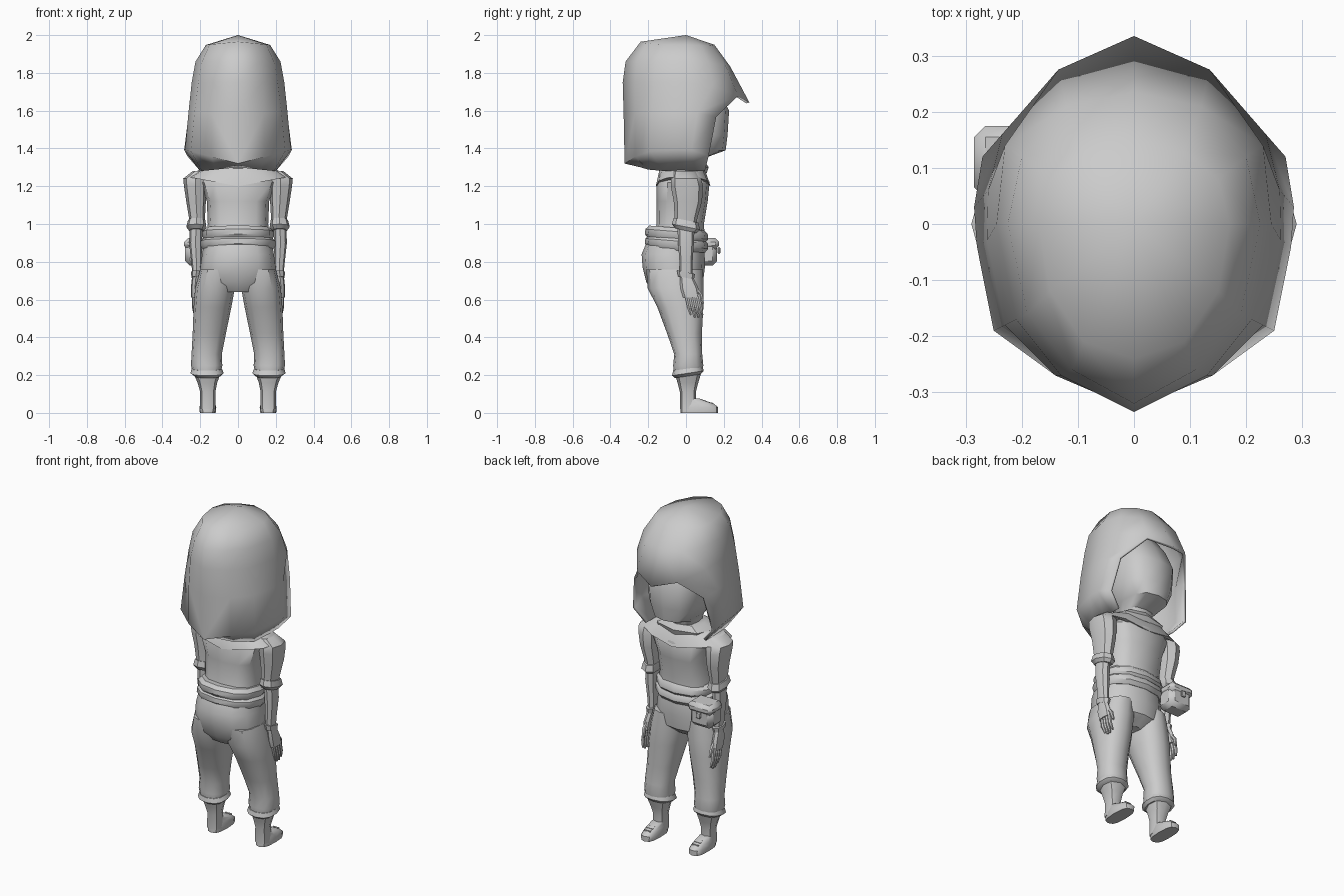
import bpy, bmesh, math

start = bpy.data.objects.get("Cube")
if start:
    bpy.data.objects.remove(start, do_unlink=True)

grey = bpy.data.materials.new("plain_grey")
grey.use_nodes = True
grey.diffuse_color = (0.6, 0.6, 0.6, 1)
grey.node_tree.nodes["Principled BSDF"].inputs["Base Color"].default_value = grey.diffuse_color


def finish(name, bm, angle=40):
    """Turn a bmesh into a named, shaded object."""
    bmesh.ops.recalc_face_normals(bm, faces=bm.faces)
    mesh = bpy.data.meshes.new(name)
    bm.to_mesh(mesh)
    bm.free()
    mesh.materials.append(grey)
    obj = bpy.data.objects.new(name, mesh)
    bpy.context.collection.objects.link(obj)
    bpy.ops.object.select_all(action="DESELECT")
    obj.select_set(True)
    bpy.context.view_layer.objects.active = obj
    bpy.ops.object.shade_smooth_by_angle(angle=math.radians(angle))
    return obj


def soft(value, power):
    return math.copysign(abs(value) ** power, value)


def loft(name, rings, side=1, n=12, power=0.85, tilt=0, sag=0):
    """Skin stacked rings (z, centre x, centre y, radius x, radius y).
    tilt slopes rings along y, sag lowers the last ring near x = 0."""
    bm = bmesh.new()
    loops = []
    for k, (z, cx, cy, rx, ry) in enumerate(rings):
        loop = []
        for i in range(n):
            a = math.tau * i / n
            dx, dy = soft(math.cos(a), power), soft(math.sin(a), power)
            drop = sag * (1 - abs(dx)) if k == len(rings) - 1 else 0
            loop.append(bm.verts.new((side * (cx + rx * dx), cy + ry * dy,
                                      z + tilt * ry * dy - drop)))
        loops.append(loop)
    for low, high in zip(loops, loops[1:]):
        for i in range(n):
            j = (i + 1) % n
            bm.faces.new((low[i], low[j], high[j], high[i]))
    bm.faces.new(loops[0])
    bm.faces.new(loops[-1])
    return finish(name, bm)


def block(name, centre, size, bevel=0.0):
    bm = bmesh.new()
    bmesh.ops.create_cube(bm, size=1)
    for v in bm.verts:
        v.co = [c + p * s for c, p, s in zip(centre, v.co, size)]
    if bevel:
        bmesh.ops.bevel(bm, geom=bm.edges[:], offset=bevel, segments=1, affect="EDGES")
    return finish(name, bm)


# Hood: half outlines from back centre to front, bottom to top.
# Each row is height, sideways slope, forward dip, then (x, y) points.
hood_rows = [
    (1.30, -.1, 0, [(0, -.24), (.12, -.2), (.19, -.12), (.2, -.02), (.2, .05), (.2, .1)]),
    (1.32, .26, -2, [(0, -.325), (.14, -.27), (.25, -.19), (.28, -.04), (.285, .03), (.27, .12)]),
    (1.58, .05, -1, [(0, -.33), (.14, -.27), (.23, -.18), (.262, -.03), (.26, .06), (.235, .16)]),
    (1.75, 0, -.94, [(0, -.335), (.13, -.27), (.21, -.17), (.245, 0), (.23, .14), (.135, .275), (0, .335)]),
    (1.86, 0, -.5, [(0, -.32), (.11, -.26), (.19, -.16), (.225, 0), (.2, .12), (.12, .21), (0, .235)]),
    (1.965, -.1, -.7, [(0, -.24), (.09, -.21), (.15, -.12), (.17, 0), (.15, .08), (.09, .13), (0, .15)]),
]
bm = bmesh.new()
grid = [[bm.verts.new((x, y, z + slope * x + dip * max(y, 0) ** 2)) for x, y in pts]
        for z, slope, dip, pts in hood_rows]
for low, high in zip(grid, grid[1:]):
    for j in range(min(len(low), len(high)) - 1):
        bm.faces.new((low[j], low[j + 1], high[j + 1], high[j]))
crown = bm.verts.new((0, 0, 2))
for a, b in zip(grid[-1], grid[-1][1:]):
    bm.faces.new((a, b, crown))
half = bm.faces[:]
copy = bmesh.ops.duplicate(bm, geom=bm.verts[:] + bm.edges[:] + half)["geom"]
for v in copy:
    if isinstance(v, bmesh.types.BMVert):
        v.co.x = -v.co.x
bmesh.ops.remove_doubles(bm, verts=bm.verts[:], dist=0.0005)
hood = finish("hood", bm, 50)
shell = hood.modifiers.new("thickness", "SOLIDIFY")
shell.thickness = 0.015
# Keep the shell growing inwards whichever way the open surface faces
outward = sum(f.normal.dot(f.center - crown_c) for crown_c in [hood.data.polygons[0].center * 0]
              for f in hood.data.polygons if f.center.z > 1.9)
shell.offset = -1 if outward > 0 else 1

# Head with flat lower face
loft("head", [
    (1.25, 0, -.01, .08, .08), (1.35, 0, .01, .09, .09), (1.39, 0, .05, .12, .16),
    (1.47, 0, .04, .16, .18), (1.6, 0, .04, .17, .188), (1.72, 0, 0, .16, .17),
    (1.85, 0, -.04, .1, .12)], power=0.75)

# Torso, draped yoke and neck scarf
loft("torso", [
    (.92, 0, -.04, .165, .14), (1.0, 0, -.03, .16, .125), (1.12, 0, -.02, .165, .135),
    (1.22, 0, -.015, .2, .14), (1.29, 0, -.02, .14, .11)], power=0.75)
loft("yoke", [(1.31, 0, -.02, .15, .1), (1.29, 0, -.02, .2, .12), (1.25, 0, -.015, .27, .145)],
     power=0.8, sag=.05)
loft("neck_scarf", [(1.27, 0, -.01, .16, .12), (1.3, 0, -.01, .18, .13), (1.33, 0, 0, .12, .1)], n=8)

# Wrapped sash in two folds
for name, z, grow in (("sash_upper", .945, 0), ("sash_lower", .895, .008)):
    loft(name, [(z - .035, 0, -.05, .175 + grow, .15), (z - .012, 0, -.05, .19 + grow, .168),
                (z + .015, 0, -.05, .19 + grow, .165), (z + .035, 0, -.05, .17 + grow, .145)], tilt=-.08)

# Hips
loft("hips", [
    (.64, 0, -.07, .13, .1), (.69, 0, -.06, .2, .15), (.77, 0, -.065, .2, .165),
    (.84, 0, -.068, .19, .167), (.9, 0, -.06, .18, .15)])

for side, word in ((1, "left"), (-1, "right")):
    # Trouser leg, cuff, boot and shoe
    loft(word + "_trouser_leg", [
        (.22, .165, .01, .075, .075), (.25, .166, .012, .083, .08), (.31, .166, .012, .08, .074),
        (.42, .152, -.008, .088, .092), (.56, .135, -.03, .1, .122),
        (.66, .122, -.055, .105, .148), (.76, .11, -.06, .09, .15)], side)
    loft(word + "_trouser_cuff", [
        (.195, .162, .01, .07, .068), (.21, .164, .01, .088, .084), (.235, .165, .01, .08, .078)],
        side, tilt=.15)
    loft(word + "_boot", [
        (.02, .16, .012, .042, .045), (.11, .16, .01, .04, .042), (.16, .162, .01, .052, .055),
        (.21, .164, .01, .072, .07)], side, n=8)
    loft(word + "_shoe", [
        (0, .16, .07, .042, .1), (.03, .16, .07, .045, .1), (.05, .16, .06, .038, .085),
        (.075, .16, .025, .032, .05)], side, power=0.7)
    for k in range(4):
        block(f"{word}_shoe_lace_{k + 1}", (side * .16, .07 + k * .022, .066 - k * .005), (.04, .01, .01))

    # Sleeve, rolled cuff, forearm and wrist band
    loft(word + "_sleeve", [
        (.99, .215, 0, .04, .055), (1.03, .217, 0, .042, .06), (1.12, .222, .01, .052, .075),
        (1.2, .226, .005, .06, .085), (1.24, .224, 0, .066, .08), (1.28, .19, -.01, .05, .06)],
        side, n=8)
    loft(word + "_sleeve_cuff", [
        (.965, .22, 0, .04, .058), (.985, .221, 0, .053, .074), (1.02, .219, 0, .046, .066)],
        side, n=8, tilt=-.2)
    loft(word + "_forearm", [
        (.72, .218, 0, .022, .034), (.8, .22, 0, .028, .035), (.9, .225, 0, .034, .042),
        (.98, .222, 0, .034, .045)], side, n=8)
    loft(word + "_wrist_band", [(.715, .222, 0, .024, .042), (.745, .22, 0, .03, .048)],
         side, n=8, tilt=-.2)

    # Hand with fingers and thumb
    loft(word + "_palm", [
        (.61, .23, .03, .018, .045), (.66, .228, .018, .022, .048), (.73, .222, 0, .02, .032)], side, n=8)
    for k in range(4):
        y = .002 + k * .02
        loft(f"{word}_finger_{k + 1}", [
            (.5 + abs(k - 1.5) * .012, .226, y + .025, .006, .006), (.56, .234, y + .014, .01, .011),
            (.63, .231, y, .011, .012)], side, n=6)
    loft(word + "_thumb", [
        (.58, .222, .09, .007, .007), (.63, .226, .075, .011, .012), (.68, .225, .03, .012, .016)], side, n=6)

# Belt pouch with flap and clasp
block("pouch", (-.205, .105, .845), (.15, .12, .13), .025)
block("pouch_flap", (-.205, .11, .895), (.16, .13, .06), .02)
block("pouch_clasp", (-.205, .175, .86), (.03, .014, .035), .004)
